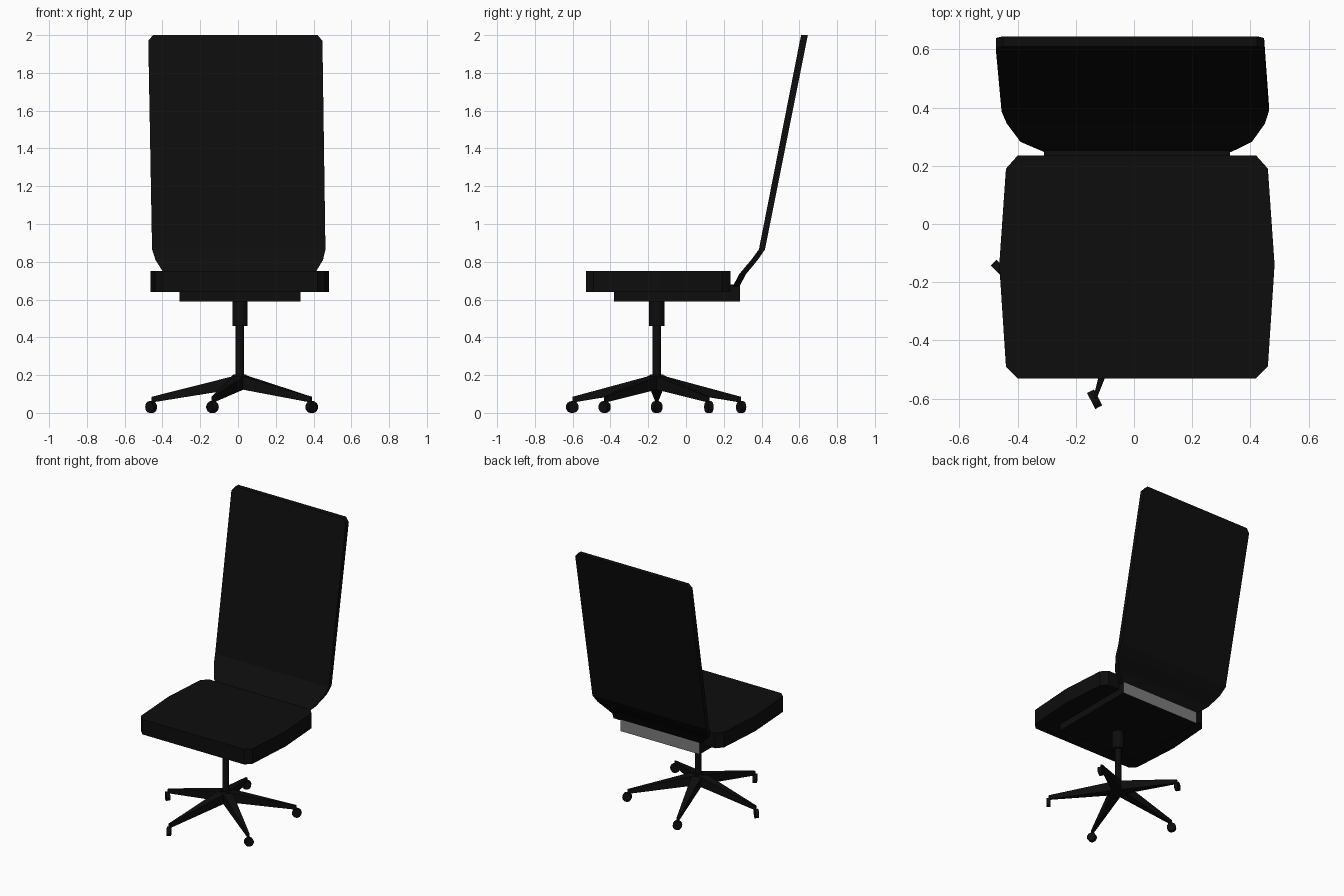
import bpy, bmesh, math
from mathutils import Matrix, Vector

if "Cube" in bpy.data.objects:
    bpy.data.objects.remove(bpy.data.objects["Cube"])

CX, CY = 0.01, -0.155   # axis of the swivel column


def material(name, rgb):
    m = bpy.data.materials.new(name)
    m.diffuse_color = (*rgb, 1)
    m.use_nodes = True
    m.node_tree.nodes["Principled BSDF"].inputs["Base Color"].default_value = m.diffuse_color
    return m


black = material("black", (0.004, 0.004, 0.004))
grey = material("grey", (0.2, 0.2, 0.2))


def finish(bm, name, mats=(black,), smooth=False):
    bmesh.ops.recalc_face_normals(bm, faces=bm.faces)
    me = bpy.data.meshes.new(name)
    bm.to_mesh(me)
    bm.free()
    ob = bpy.data.objects.new(name, me)
    bpy.context.collection.objects.link(ob)
    for m in mats:
        me.materials.append(m)
    if smooth:
        bpy.ops.object.select_all(action='DESELECT')
        ob.select_set(True)
        bpy.context.view_layer.objects.active = ob
        bpy.ops.object.shade_smooth_by_angle(angle=math.radians(40))
    return ob


def loft(name, rings, mats=(black,)):
    """Skin a list of equal-length vertex rings and cap both ends."""
    bm = bmesh.new()
    vs = [[bm.verts.new(p) for p in r] for r in rings]
    n = len(vs[0])
    for a, b in zip(vs, vs[1:]):
        for i in range(n):
            j = (i + 1) % n
            bm.faces.new((a[i], a[j], b[j], b[i]))
    bm.faces.new(vs[0])
    bm.faces.new(vs[-1])
    return finish(bm, name, mats)


def cylinder(name, radius, depth, matrix, sides):
    bm = bmesh.new()
    bmesh.ops.create_cone(bm, cap_ends=True, segments=sides, radius1=radius,
                          radius2=radius, depth=depth, matrix=matrix)
    return finish(bm, name, smooth=True)


# Seat cushion: chamfered outline, bulging at the sides
half = [(0.41, -0.53), (0.45, -0.49), (0.473, -0.14), (0.45, 0.19), (0.41, 0.235)]
outline = [(CX + x, y) for x, y in half] + [(CX - x, y) for x, y in reversed(half)]
loft("seat", [[(x, y, z) for x, y in outline] for z in (0.64, 0.75)])


# Mechanism box under the seat, with a grey rear face
def box_ring(y, z0, z1):
    return [(-0.31, y, z0), (0.33, y, z0), (0.33, y, z1), (-0.31, y, z1)]


mech = loft("seat_support", [box_ring(-0.38, 0.59, 0.65), box_ring(0.23, 0.59, 0.65)])
rear = loft("rear_support", [box_ring(0.23, 0.59, 0.68), box_ring(0.285, 0.59, 0.68)],
            (black, grey))
for f in rear.data.polygons:
    if f.normal.y > 0.9:
        f.material_index = 1

# Backrest: thin bent panel; rows of z, front y, back y, left x, right x
rows = [(0.67, 0.248, 0.283, -0.31, 0.335),
        (0.735, 0.282, 0.318, -0.39, 0.405),
        (0.81, 0.345, 0.38, -0.437, 0.45),
        (0.865, 0.386, 0.418, -0.455, 0.463),
        (1.97, 0.603, 0.639, -0.475, 0.447),
        (2.0, 0.61, 0.645, -0.45, 0.422)]
loft("backrest", [[(l, f, z), (r, f, z), (r, b, z), (l, b, z)]
                  for z, f, b, l, r in rows])

# Column
for name, r, z0, z1 in (("column_sleeve", 0.04, 0.46, 0.60),
                        ("column_post", 0.022, 0.15, 0.50)):
    cylinder(name, r, z1 - z0, Matrix.Translation((CX, CY, (z0 + z1) / 2)), 20)

# Five tapered legs, each with a swivelled caster (leg angle, caster heading)
for i, (ang, yaw) in enumerate(((180, 135), (252, 117), (324, 50), (36, 25), (108, 30)), 1):
    turn = Matrix.Translation((CX, CY, 0)) @ Matrix.Rotation(math.radians(ang), 4, 'Z')

    def leg_ring(x, w, z0, z1):
        return [turn @ Vector(p) for p in ((x, -w, z0), (x, w, z0), (x, w, z1), (x, -w, z1))]

    loft(f"leg_{i}", [leg_ring(0, 0.036, 0.13, 0.203), leg_ring(0.468, 0.006, 0.055, 0.085)])
    hub = turn @ Vector((0.47, 0, 0.031))
    spin = Matrix.Rotation(math.radians(yaw), 4, 'Z') @ Matrix.Rotation(math.pi / 2, 4, 'X')
    cylinder(f"caster_{i}", 0.031, 0.027, Matrix.Translation(hub) @ spin, 16)
